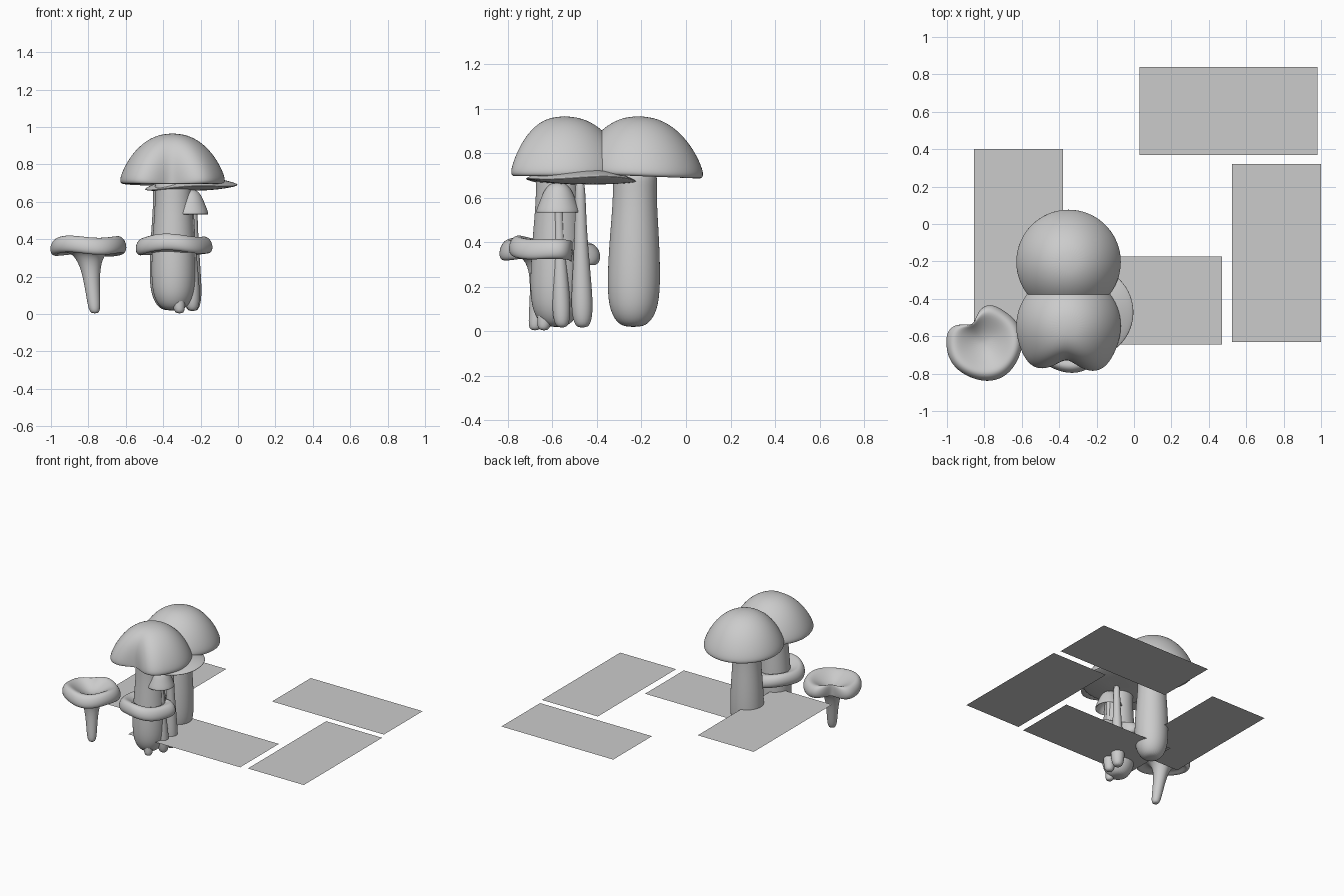
import bpy, bmesh, math

if "Cube" in bpy.data.objects:
    bpy.data.objects.remove(bpy.data.objects["Cube"])

SEG = 32


def bump(a, centre, width):
    d = (a - centre + math.pi) % (2 * math.pi) - math.pi
    return math.exp(-(d / width) ** 2)


def lathe(name, profile, at, lean=(0, 0), lean_top=1.0, shape=None, ripple=None, slope=0.0):
    """Spin (radius, z) points; lean moves the base sideways, shape/ripple warp the rim."""
    rmax = max(r for r, z in profile)
    bm = bmesh.new()
    rings = []
    for r, z in profile:
        k = max(0.0, 1 - z / lean_top)
        cx, cy = at[0] + lean[0] * k, at[1] + lean[1] * k
        if r == 0:
            rings.append([bm.verts.new((cx, cy, z))])
            continue
        w = (r / rmax) ** 2
        ring = []
        for i in range(SEG):
            a = 2 * math.pi * i / SEG
            rr = r * (1 + (shape(a) * w if shape else 0))
            dz = ripple(a) * w if ripple else 0
            y = rr * math.sin(a)
            ring.append(bm.verts.new((cx + rr * math.cos(a), cy + y, z + dz + slope * y)))
        rings.append(ring)
    for p, q in zip(rings, rings[1:]):
        for i in range(SEG):
            j = (i + 1) % SEG
            if len(p) == 1:
                bm.faces.new((p[0], q[i], q[j]))
            elif len(q) == 1:
                bm.faces.new((p[i], p[j], q[0]))
            else:
                bm.faces.new((p[i], p[j], q[j], q[i]))
    bmesh.ops.recalc_face_normals(bm, faces=bm.faces)
    for f in bm.faces:
        f.smooth = True
    me = bpy.data.meshes.new(name)
    bm.to_mesh(me)
    bm.free()
    ob = bpy.data.objects.new(name, me)
    bpy.context.collection.objects.link(ob)
    ob.modifiers.new("smooth", 'SUBSURF').levels = 2
    ob.modifiers["smooth"].render_levels = 2
    return ob


def plane(name, x0, y0, w, d, z):
    me = bpy.data.meshes.new(name)
    me.from_pydata([(x0, y0, z), (x0 + w, y0, z), (x0 + w, y0 + d, z), (x0, y0 + d, z)],
                   [], [(0, 1, 2, 3)])
    bpy.context.collection.objects.link(bpy.data.objects.new(name, me))


rad = math.radians

# Two large mushrooms, the front one with a bite in its cap
cap = [(0, .967), (.08, .957), (.15, .922), (.212, .862), (.258, .79), (.284, .725),
       (.28, .698), (.26, .695), (.18, .70), (.1, .705), (0, .71)]
big_stem = [(0, .018), (.065, .025), (.108, .09), (.121, .2), (.113, .4), (.1, .56),
            (.099, .66), (.1, .72), (0, .73)]


def front_shape(a):
    lobes = .07 * (bump(a, rad(-128), rad(20)) + bump(a, rad(-56), rad(20)))
    return lobes - .38 * bump(a, rad(-93), rad(24))


lathe("rear_cap", cap, (-.35, -.203), slope=-.04)
lathe("rear_stem", big_stem, (-.355, -.225), lean=(0, -.012))
lathe("front_cap", cap, (-.35, -.545), shape=front_shape)
lathe("front_stem", big_stem, (-.345, -.57), lean=(0, -.015))

# Two funnel mushrooms with rolled wavy rims
funnel = [(0, .003), (.026, .008), (.035, .05), (.042, .18), (.06, .28), (.1, .335),
          (.15, .335), (.182, .312), (.204, .335), (.202, .38), (.17, .42), (.12, .395),
          (.06, .36), (0, .345)]


def make_funnel(name, at, lean, notch, slope):
    lathe(name, funnel, at, lean=lean, lean_top=.36, slope=slope,
          shape=lambda a: -.45 * bump(a, notch, rad(22)) + .06 * bump(a, notch - rad(40), rad(18))
          + .06 * bump(a, notch + rad(38), rad(18)) + .02 * math.sin(4 * a),
          ripple=lambda a: .01 * math.sin(3 * a + notch))


make_funnel("left_funnel_mushroom", (-.8, -.635), (.035, -.045), rad(122), -.03)
make_funnel("front_funnel_mushroom", (-.347, -.592), (.035, -.05), rad(48), -.09)

# Slim mushroom with a hollow bell cap
lathe("bell_cap", [(0, .668), (.035, .664), (.062, .635), (.08, .59), (.1, .54), (.098, .53),
                   (.085, .54), (.06, .59), (0, .62)], (-.257, -.575))
lathe("bell_stem", [(0, .015), (.03, .022), (.042, .08), (.038, .2), (.026, .35), (.02, .5),
                    (.02, .63), (0, .64)], (-.257, -.575), lean=(.015, .018), lean_top=.6)

# Slim mushroom with a thin flat cap
lathe("flat_cap", [(0, .735), (.12, .725), (.21, .70), (.25, .682), (.25, .676), (.2, .668),
                   (.1, .66), (0, .66)], (-.25, -.472),
      ripple=lambda a: .012 * math.cos(a) + .006 * math.sin(3 * a))
lathe("flat_cap_stem", [(0, .015), (.035, .022), (.05, .09), (.045, .2), (.034, .35),
                        (.025, .5), (.024, .67), (0, .68)], (-.24, -.482), lean=(-.003, .017))

# Flat rectangular cards around the cluster
plane("left_card", -.855, -.55, .475, .95, .25)
plane("rear_card", .03, .37, .95, .47, .122)
plane("right_card", .525, -.63, .475, .95, .122)
plane("front_card", -.48, -.645, .95, .47, .122)
